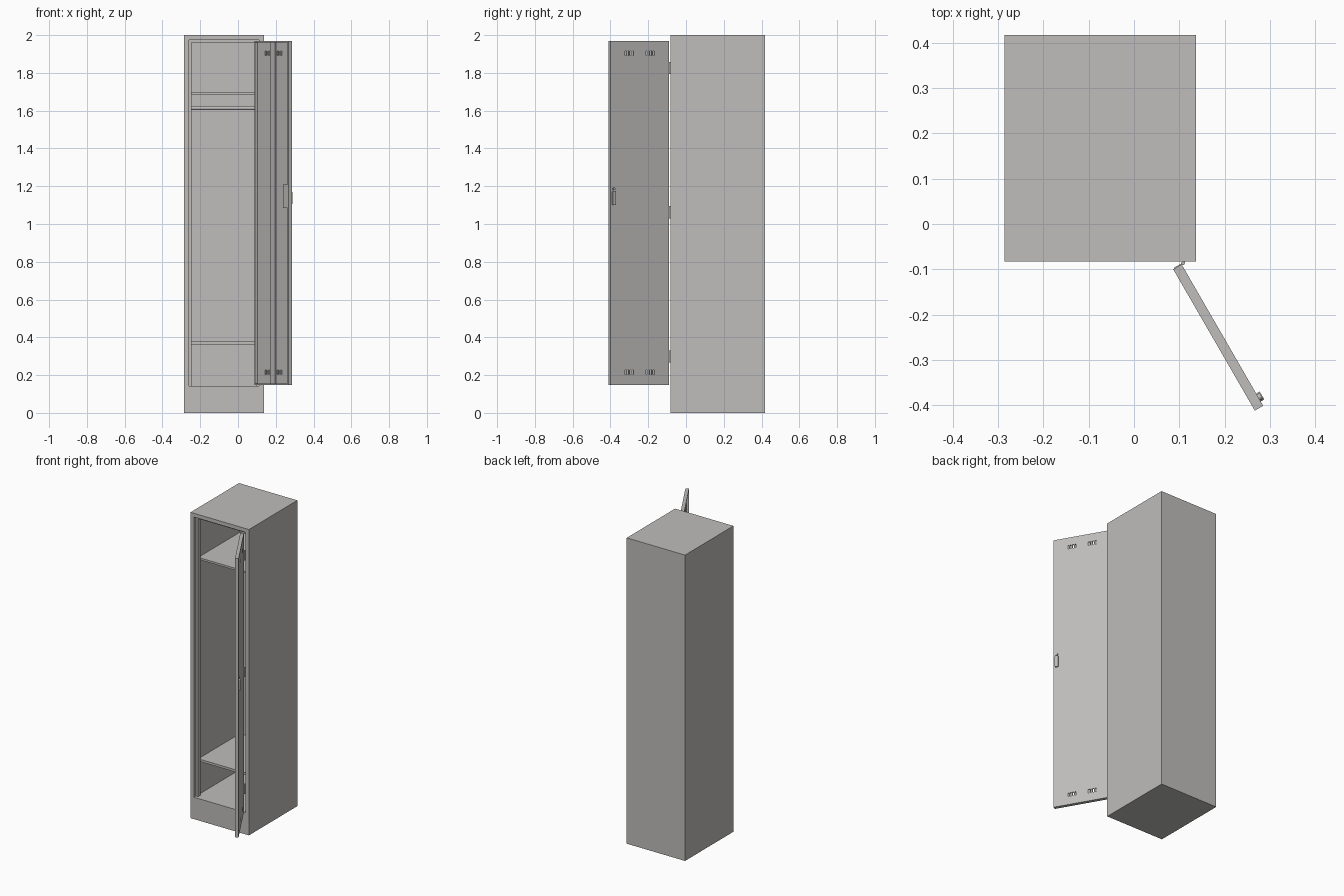
import bpy, bmesh, math
from mathutils import Matrix, Vector

if "Cube" in bpy.data.objects:
    bpy.data.objects.remove(bpy.data.objects["Cube"])

paint = bpy.data.materials.new("grey paint")
paint.diffuse_color = (0.52, 0.51, 0.495, 1)
paint.use_nodes = True
paint.node_tree.nodes["Principled BSDF"].inputs["Base Color"].default_value = paint.diffuse_color

DOOR = Matrix.Translation((0.105, -0.089, 0)) @ Matrix.Rotation(math.radians(-60), 4, 'Z')
I = Matrix.Identity(4)


def finish(name, bm, frame=I):
    mesh = bpy.data.meshes.new(name)
    bmesh.ops.recalc_face_normals(bm, faces=bm.faces)
    bm.to_mesh(mesh)
    bm.free()
    mesh.materials.append(paint)
    ob = bpy.data.objects.new(name, mesh)
    bpy.context.collection.objects.link(ob)
    ob.matrix_world = frame
    return ob


def add_box(bm, lo, hi):
    lo, hi = Vector(lo), Vector(hi)
    size = hi - lo
    mat = Matrix.Translation((lo + hi) / 2) @ Matrix.Diagonal((*size, 1))
    return bmesh.ops.create_cube(bm, size=1, matrix=mat)['verts']


def boxes(name, spans, frame=I):
    bm = bmesh.new()
    for lo, hi in spans:
        add_box(bm, lo, hi)
    return finish(name, bm, frame)


def cylinder(name, centre, r, length, axis, frame=I, sides=16):
    bm = bmesh.new()
    rot = {'X': Matrix.Rotation(math.pi / 2, 4, 'Y'),
           'Y': Matrix.Rotation(math.pi / 2, 4, 'X'), 'Z': I}[axis]
    bmesh.ops.create_cone(bm, cap_ends=True, segments=sides, radius1=r, radius2=r,
                          depth=length, matrix=Matrix.Translation(centre) @ rot)
    ob = finish(name, bm, frame)
    bpy.context.view_layer.objects.active = ob
    ob.select_set(True)
    bpy.ops.object.shade_smooth_by_angle(angle=math.radians(40))
    ob.select_set(False)
    return ob


def cut(target, cutter):
    bpy.context.view_layer.update()
    mod = target.modifiers.new("cut", 'BOOLEAN')
    mod.operation, mod.solver, mod.object = 'DIFFERENCE', 'EXACT', cutter
    bpy.context.view_layer.objects.active = target
    bpy.ops.object.modifier_apply(modifier=mod.name)
    bpy.data.objects.remove(cutter)


# cabinet shell, hollowed from the front
X0, X1, Y0, Y1 = -0.285, 0.137, -0.083, 0.417
W = 0.025
ix0, ix1, iy1, iz0, iz1 = X0 + W, X1 - W, Y1 - W, 0.143, 1.975
shell = boxes("cabinet_shell", [((X0, Y0, 0), (X1, Y1, 2))])
cut(shell, boxes("cavity", [((ix0, Y0 - 0.1, iz0), (ix1, iy1, iz1))]))

# door stop strips around the opening
sy0, sy1, sw = Y0 + 0.022, Y0 + 0.044, 0.015
boxes("door_stop", [
    ((ix0, sy0, iz0), (ix0 + sw, sy1, iz1)),
    ((ix1 - sw, sy0, iz0), (ix1, sy1, iz1)),
    ((ix0 + sw, sy0, iz1 - sw), (ix1 - sw, sy1, iz1))])

# shelves and hanging rod
for name, z0, z1 in (("upper_shelf", 1.682, 1.695), ("lower_shelf", 0.363, 0.378)):
    boxes(name, [((ix0, sy1, z0), (ix1, iy1, z1))])
cylinder("hanging_rod", ((ix0 + ix1) / 2, (sy1 + iy1) / 2, 1.6135), 0.0105, ix1 - ix0, 'X')

# door: a pan with a recessed inner side (local y = 0 is the outer face)
L, T, DZ0, DZ1 = 0.36, 0.0215, 0.148, 1.97
door = boxes("door", [((0, -T, DZ0), (L, 0, DZ1))], DOOR)
rim = 0.008
cut(door, boxes("door_recess", [((rim, -T - 0.05, DZ0 + rim), (L - rim, -0.008, DZ1 - rim))], DOOR))

# vent slots through the door, four groups of four
slots = []
for zc in (0.215, 1.905):
    for group in (-0.0635, 0.0635):
        for k in range(4):
            x = L / 2 + group + (k - 1.5) * 0.0145
            slots.append(((x - 0.004, -0.05, zc - 0.012), (x + 0.004, 0.05, zc + 0.012)))
cut(door, boxes("vent_slots", slots, DOOR))

# stiffener and latch box on the inner side
boxes("door_stiffener", [((L / 2 - 0.026, -0.014, DZ0 + rim), (L / 2 + 0.026, -0.008, DZ1 - rim))], DOOR)
boxes("latch_box", [((L - 0.06, -0.019, 1.085), (L - rim, -0.008, 1.208))], DOOR)

# handle with rounded ends, and lock
bm = bmesh.new()
verts = add_box(bm, (0.329, -0.001, 1.1), (0.349, 0.009, 1.176))
edges = [e for e in bm.edges if abs(e.verts[0].co.y - e.verts[1].co.y) > 0.005]
bmesh.ops.bevel(bm, geom=edges, offset=0.006, segments=3, affect='EDGES', profile=0.5)
finish("handle", bm, DOOR)
cylinder("lock", (0.339, 0.003, 1.187), 0.007, 0.008, 'Y', DOOR)

# hinges: knuckle plus a short leaf on the door edge and one on the cabinet
for i, z in enumerate((0.298, 1.062, 1.825)):
    cylinder(f"hinge_knuckle_{i + 1}", (0.108, -0.087, z), 0.004, 0.064, 'Z')
    boxes(f"hinge_door_leaf_{i + 1}", [((-0.002, -0.018, z - 0.032), (0.0005, 0.001, z + 0.032))], DOOR)
    boxes(f"hinge_cabinet_leaf_{i + 1}",
          [((0.1095, -0.087, z - 0.032), (ix1 + 0.0005, -0.066, z + 0.032))])
